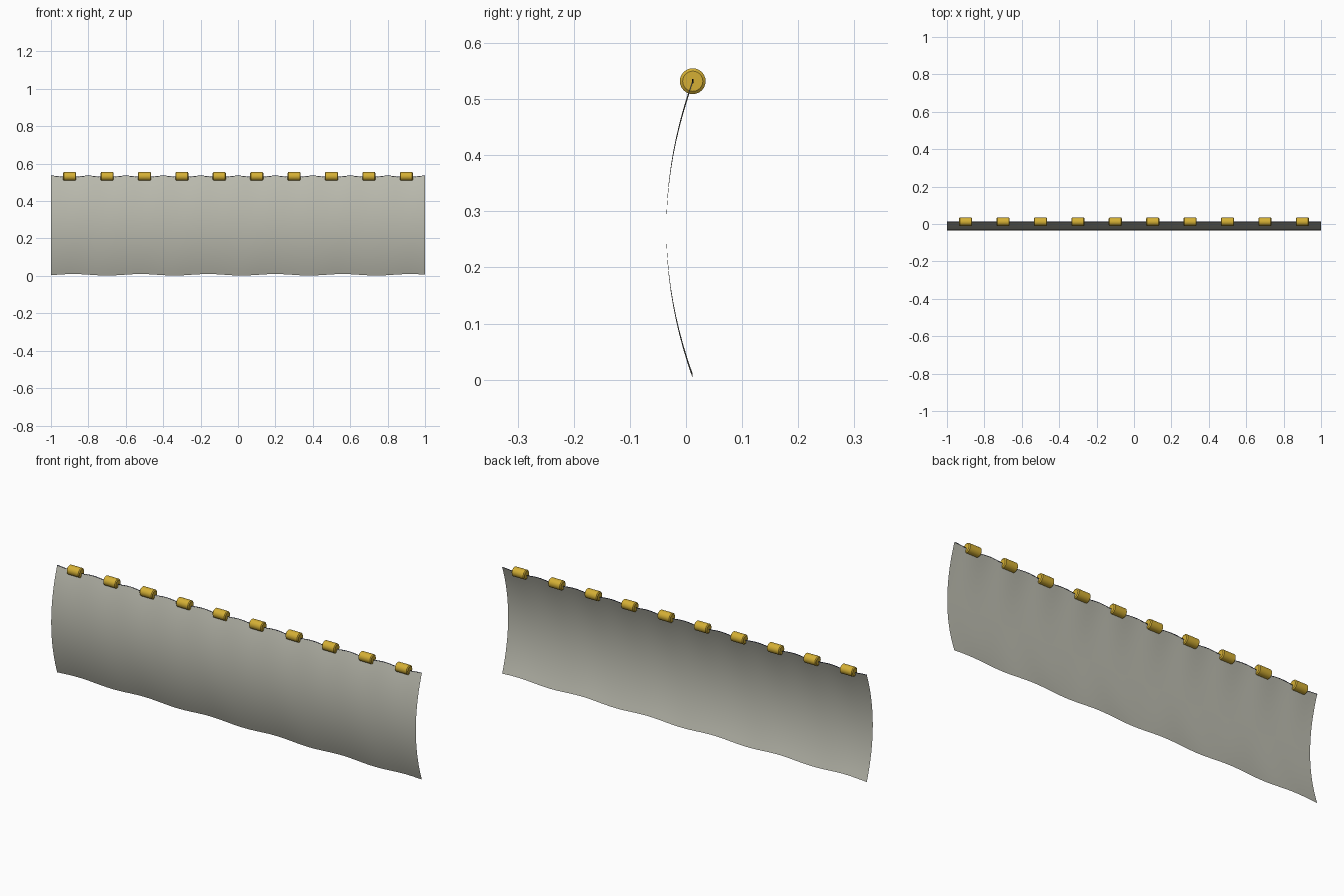
import bpy, bmesh, math

if "Cube" in bpy.data.objects:
    bpy.data.objects.remove(bpy.data.objects["Cube"])

EDGE_Y, BULGE = 0.012, 0.047
TOP, BOTTOM = 0.531, 0.006


def material(name, rgb):
    m = bpy.data.materials.new(name)
    m.diffuse_color = (*rgb, 1)
    m.use_nodes = True
    m.node_tree.nodes["Principled BSDF"].inputs["Base Color"].default_value = m.diffuse_color
    return m


def finish(bm, name, mat, angle=35):
    me = bpy.data.meshes.new(name)
    bm.to_mesh(me)
    bm.free()
    me.materials.append(mat)
    ob = bpy.data.objects.new(name, me)
    bpy.context.collection.objects.link(ob)
    bpy.ops.object.select_all(action='DESELECT')
    ob.select_set(True)
    bpy.context.view_layer.objects.active = ob
    bpy.ops.object.shade_smooth_by_angle(angle=math.radians(angle))
    return ob


def top_z(x):
    return TOP + 0.004 * math.cos(10 * math.pi * x)


def bottom_z(x):
    return BOTTOM + 0.004 * math.cos(2 * math.pi * (x - 0.02) / 0.36 + math.pi)


cloth = material("warm grey cloth", (0.50, 0.50, 0.43))
gold = material("gold", (0.66, 0.43, 0.035))
navy = material("dark navy", (0.01, 0.015, 0.06))

# Thin curved sheet with scalloped top and rippled bottom edge
NX, NZ = 120, 20
bm = bmesh.new()
rows = []
for i in range(NX + 1):
    x = -1 + 2 * i / NX
    lo, hi = bottom_z(x), top_z(x)
    col = []
    for j in range(NZ + 1):
        t = j / NZ
        y = EDGE_Y - BULGE * (1 - (2 * t - 1) ** 2)
        col.append(bm.verts.new((x, y, lo + (hi - lo) * t)))
    rows.append(col)
for a, b in zip(rows, rows[1:]):
    for j in range(NZ):
        bm.faces.new((a[j], b[j], b[j + 1], a[j + 1]))
finish(bm, "curved_sheet", cloth)

# Fine cord along the top edge
bm = bmesh.new()
rings = []
for i in range(NX + 1):
    x = -1 + 2 * i / NX
    rings.append([bm.verts.new((x, EDGE_Y + 0.0012 * math.cos(k * math.pi / 3),
                                top_z(x) + 0.0012 * math.sin(k * math.pi / 3)))
                  for k in range(6)])
for a, b in zip(rings, rings[1:]):
    for k in range(6):
        bm.faces.new((a[k], a[(k + 1) % 6], b[(k + 1) % 6], b[k]))
bmesh.ops.recalc_face_normals(bm, faces=bm.faces)
finish(bm, "top_cord", navy)

# Ten chamfered beads lathed around the top edge
PROFILE = [(-0.035, 0), (-0.035, 0.018), (-0.031, 0.023),
           (0.031, 0.023), (0.035, 0.018), (0.035, 0)]
for n in range(10):
    cx = -0.9 + 0.2 * n
    bm = bmesh.new()
    vs = [bm.verts.new((cx + x, EDGE_Y, 0.532 + r)) for x, r in PROFILE]
    edges = [bm.edges.new(p) for p in zip(vs, vs[1:])]
    bmesh.ops.spin(bm, geom=vs + edges, cent=(cx, EDGE_Y, 0.532), axis=(1, 0, 0),
                   angle=2 * math.pi, steps=24)
    bmesh.ops.remove_doubles(bm, verts=bm.verts, dist=0.0002)
    bmesh.ops.recalc_face_normals(bm, faces=bm.faces)
    finish(bm, f"bead_{n + 1}", gold)
